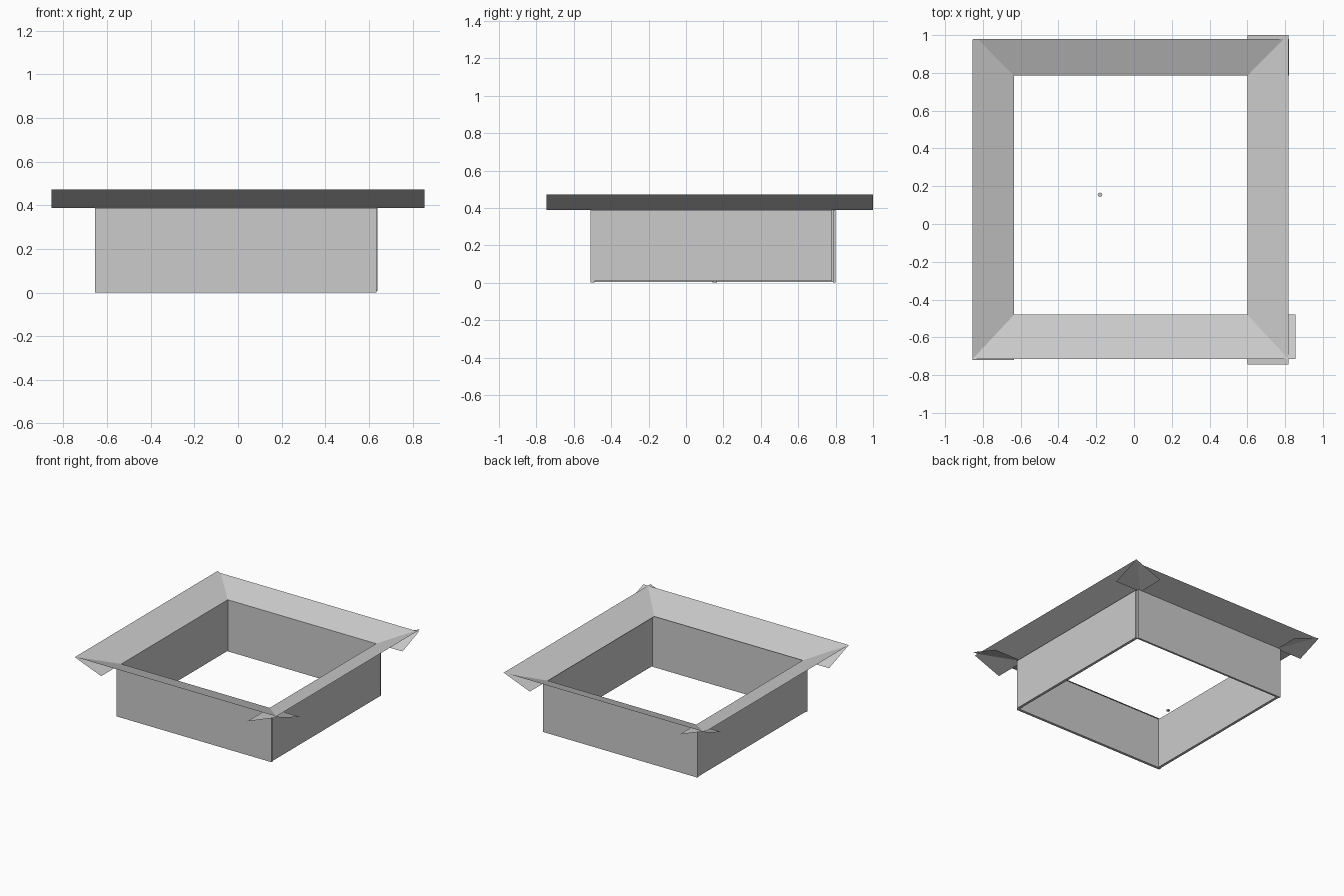
import bpy

cube = bpy.data.objects.get("Cube")
if cube:
    bpy.data.objects.remove(cube, do_unlink=True)

grey = bpy.data.materials.new("plain_grey")
grey.use_nodes = True
COLOUR = (0.6, 0.6, 0.6, 1)
grey.diffuse_color = COLOUR
grey.node_tree.nodes["Principled BSDF"].inputs["Base Color"].default_value = COLOUR

RIM, TOP = 0.388, 0.472


def make(name, verts, faces):
    mesh = bpy.data.meshes.new(name)
    mesh.from_pydata(verts, [], faces)
    mesh.materials.append(grey)
    obj = bpy.data.objects.new(name, mesh)
    bpy.context.collection.objects.link(obj)
    return obj


def panel(name, x, y, z):
    """Upright board between the given x, y and z limits."""
    verts = [(a, b, c) for a in x for b in y for c in z]
    faces = [(0, 1, 3, 2), (4, 6, 7, 5), (0, 4, 5, 1),
             (2, 3, 7, 6), (0, 2, 6, 4), (1, 5, 7, 3)]
    return make(name, verts, faces)


def flap(name, axis, inner, outer, ends, top=TOP):
    """Thin sheet rising from its inner edge to its outer edge."""
    a, b = ends
    verts = [(inner, a, RIM), (outer, a, top), (outer, b, top), (inner, b, RIM)]
    if axis == "y":
        verts = [(y, x, z) for x, y, z in verts]
    order = (0, 1, 2, 3) if (axis == "x") == (outer > inner) else (3, 2, 1, 0)
    return make(name, verts, [order])


# Four walls of the open box
panel("front_wall", (-0.655, 0.635), (-0.51, -0.49), (0, RIM))
panel("back_wall", (-0.655, 0.63), (0.785, 0.8), (0, RIM))
panel("left_wall", (0.62, 0.64), (-0.503, 0.78), (0.008, RIM))
panel("right_wall", (-0.655, -0.635), (-0.49, 0.785), (0.004, RIM))

# Flared flaps that cross at the corners
flap("front_flap", "y", -0.48, -0.715, (-0.855, 0.855))
flap("back_flap", "y", 0.785, 0.98, (-0.85, 0.82), 0.462)
flap("left_flap", "x", 0.6, 0.818, (-0.745, 1.0))
flap("right_flap", "x", -0.635, -0.855, (-0.72, 0.977))

# Small stud on the ground inside the box
bpy.ops.mesh.primitive_cylinder_add(vertices=8, radius=0.012, depth=0.008,
                                    location=(-0.18, 0.155, 0.004))
stud = bpy.context.object
stud.name = "floor_stud"
stud.data.materials.append(grey)
